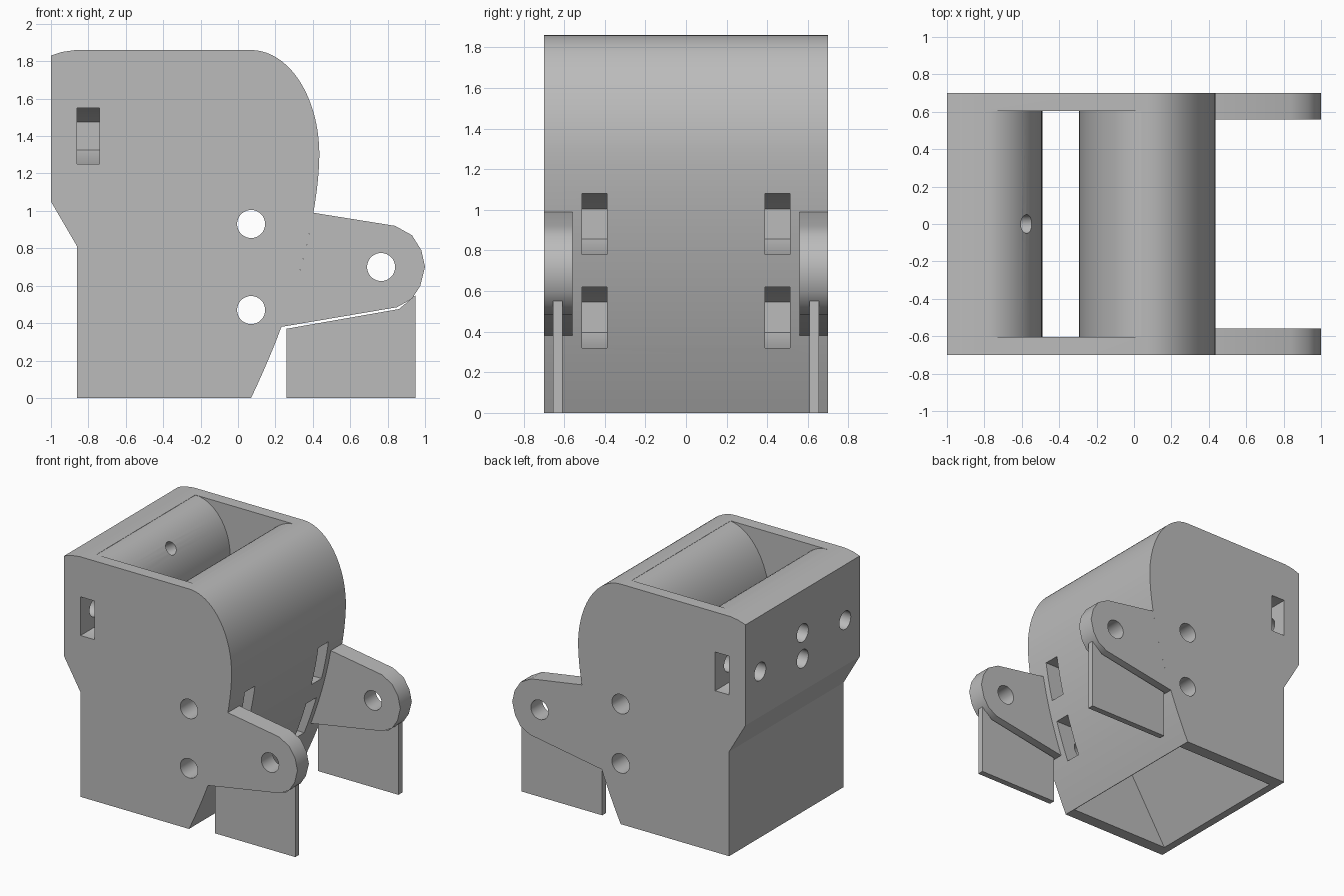
import bpy, bmesh, math
from mathutils import Vector

if "Cube" in bpy.data.objects:
    bpy.data.objects.remove(bpy.data.objects["Cube"])

grey = bpy.data.materials.new("light grey plastic")
grey.use_nodes = True
grey.diffuse_color = (0.5, 0.5, 0.5, 1)
grey.node_tree.nodes["Principled BSDF"].inputs["Base Color"].default_value = grey.diffuse_color


def finish(name, bm):
    bmesh.ops.recalc_face_normals(bm, faces=bm.faces)
    mesh = bpy.data.meshes.new(name)
    bm.to_mesh(mesh)
    bm.free()
    mesh.materials.append(grey)
    ob = bpy.data.objects.new(name, mesh)
    bpy.context.collection.objects.link(ob)
    return ob


def prism(name, points, lo, hi, axis="y"):
    """Extrude a side profile along y (points are x, z) or along x (points are y, z)."""
    bm = bmesh.new()
    place = (lambda p: (p[0], lo, p[1])) if axis == "y" else (lambda p: (lo, p[0], p[1]))
    face = bm.faces.new([bm.verts.new(place(p)) for p in points])
    moved = bmesh.ops.extrude_face_region(bm, geom=[face])["geom"]
    shift = Vector((0, hi - lo, 0)) if axis == "y" else Vector((hi - lo, 0, 0))
    bmesh.ops.translate(bm, vec=shift, verts=[v for v in moved if isinstance(v, bmesh.types.BMVert)])
    return finish(name, bm)


def rod(name, start, end, radius):
    """Round drill between two points."""
    a, b = Vector(start), Vector(end)
    bm = bmesh.new()
    bmesh.ops.create_cone(bm, cap_ends=True, segments=32, radius1=radius, radius2=radius, depth=(b - a).length)
    bmesh.ops.rotate(bm, matrix=(b - a).to_track_quat("Z", "Y").to_matrix(), verts=bm.verts)
    bmesh.ops.translate(bm, vec=(a + b) / 2, verts=bm.verts)
    return finish(name, bm)


def select(ob):
    bpy.ops.object.select_all(action="DESELECT")
    ob.select_set(True)
    bpy.context.view_layer.objects.active = ob


def cut(ob, cutters):
    for c in cutters:
        c.hide_render = True
        select(ob)
        mod = ob.modifiers.new("cut", "BOOLEAN")
        mod.operation, mod.solver, mod.object = "DIFFERENCE", "EXACT", c
        bpy.ops.object.modifier_apply(modifier=mod.name)
        bpy.data.objects.remove(c)


def smooth(ob):
    select(ob)
    bpy.ops.object.shade_smooth_by_angle(angle=math.radians(30))


# Teardrop lobe: rounded top, tapering to a sharp lower edge
MID, HALF, BULGE, TOP = 0.07, 0.365, 1.3, 1.86


def taper(z):
    return HALF * (1 - (1 - z / BULGE) ** 1.7)


def lobe(side, steps=20):
    """Lobe outline from top to bottom on one side."""
    upper = [math.pi / 2 * i / steps for i in range(steps)]
    pts = [(MID + side * HALF * math.sin(a), BULGE + (TOP - BULGE) * math.cos(a)) for a in upper]
    pts += [(MID + side * taper(z), z) for z in [BULGE * (1 - i / steps) for i in range(steps)]]
    return pts + [(MID, 0)]


# Main body
back_edge = [(-0.86, 0), (-0.86, 0.81), (-1, 1.05), (-1, 1.83), (-0.94, 1.85), (-0.87, TOP)]
body = prism("body", lobe(1) + back_edge, -0.7, 0.7)

# Hopper cavity: rounded mouth, narrow slot and flared outlet
mouth = [(-0.79 + 0.3 * math.sin(a), 1.46 + 0.4 * math.cos(a))
         for a in [math.pi / 2 * i / 16 for i in range(1, 17)]]
left_wall = [(-0.79, 1.95), (-0.79, 1.858)] + mouth + [(-0.49, 0.5), (-0.8, 0), (-0.8, -0.1)]
right_wall = lobe(-1)[1:-1]
outlet = [(MID, -0.1), (MID - 0.004, 0)]
cavity = prism("cavity_cutter", left_wall + outlet + right_wall[::-1] + [(right_wall[0][0], 1.95)], -0.605, 0.605)
cutters = [cavity]

# Cross holes and their nut pockets
for z in (0.93, 0.47):
    cutters.append(rod("cross_hole_cutter", (MID, -0.8, z), (MID, 0.8, z), 0.075))
    pocket = [(-0.06, z - 0.075), (MID, z - 0.15), (0.7, z - 0.15),
              (0.7, z + 0.15), (MID, z + 0.15), (-0.06, z + 0.075)]
    for y in (-0.45, 0.45):
        cutters.append(prism("nut_pocket_cutter", pocket, y - 0.062, y + 0.062))

# Mounting holes in the rear, with nut pockets opening to the sides
for s in (-1, 1):
    pocket = [(s * y, 1.4 + h) for y, h in
              ((0.39, -0.075), (0.52, -0.15), (0.8, -0.15), (0.8, 0.15), (0.52, 0.15), (0.39, 0.075))]
    cutters.append(prism("side_pocket_cutter", pocket, -0.86, -0.74, "x"))
    cutters.append(rod("mount_hole_cutter", (-1.1, s * 0.52, 1.4), (-0.65, s * 0.52, 1.4), 0.07))
cutters.append(rod("lower_hole_cutter", (-1.1, 0, 1.3), (-0.7, 0, 1.3), 0.07))
cutters.append(rod("upper_hole_cutter", (-1.1, 0, 1.5), (-0.85, 0, 1.5), 0.07))
cutters.append(rod("slanted_hole_cutter", (-0.9, 0, 1.54), (-0.5, 0, 1.78), 0.05))
cut(body, cutters)
smooth(body)

# Hinge ears and the thin support plates under them
root = [(MID + taper(z), z) for z in [0.38 + 0.61 * i / 10 for i in range(11)]]
tip = [(0.84, 0.92), (0.93, 0.87), (0.98, 0.79), (1, 0.7), (0.975, 0.6), (0.93, 0.53), (0.85, 0.485)]
plate = [(0.26, 0), (0.95, 0), (0.95, 0.55), (0.86, 0.475), (0.26, 0.37)]
for side, s in (("front", -1), ("back", 1)):
    ear = prism(side + "_hinge_ear", root + tip, s * 0.56, s * 0.7)
    cut(ear, [rod("ear_hole_cutter", (0.765, -0.8, 0.7), (0.765, 0.8, 0.7), 0.075)])
    smooth(ear)
    prism(side + "_support_plate", plate, s * 0.608, s * 0.655)
